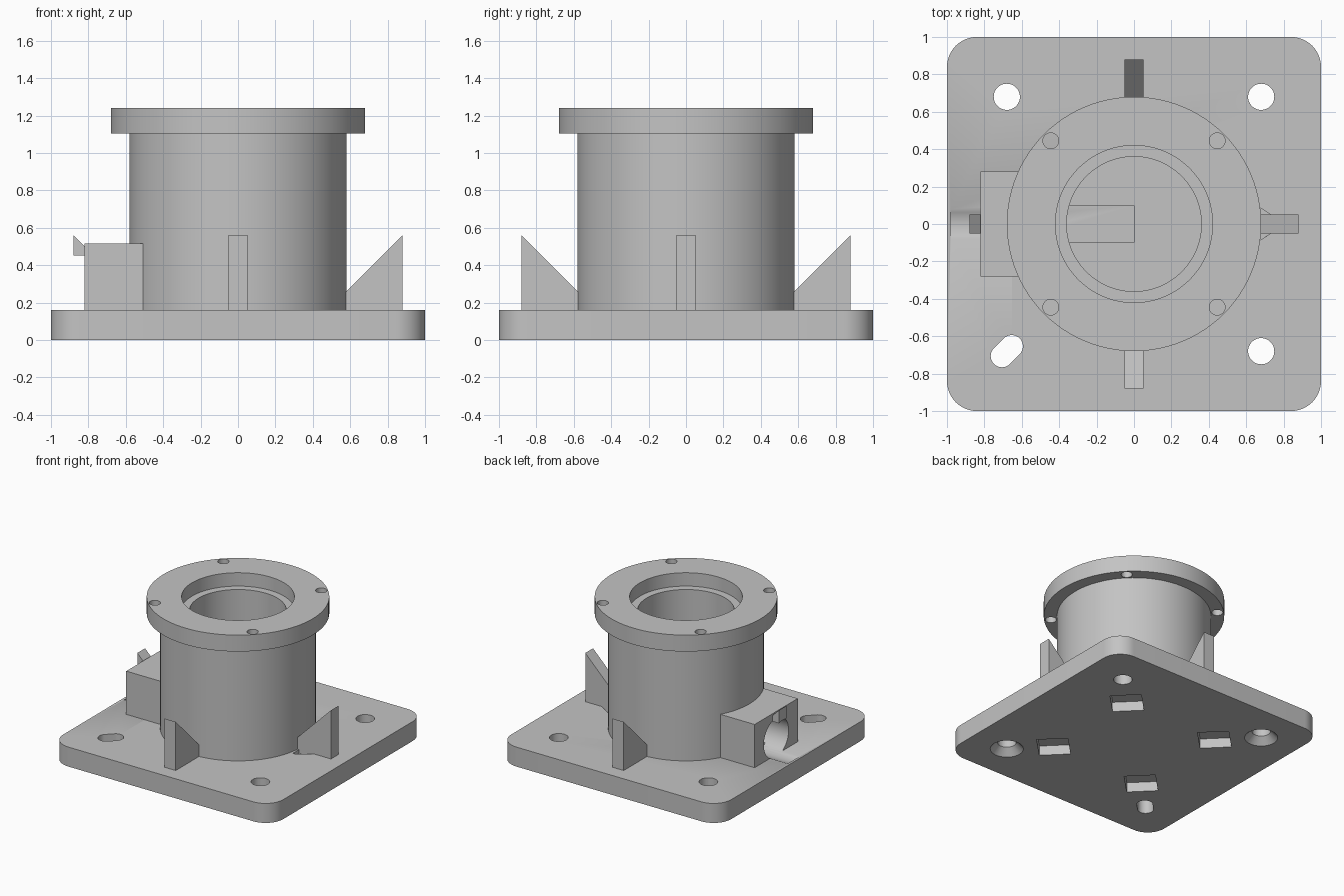
import bpy, bmesh, math
from mathutils import Matrix, Vector

cube = bpy.data.objects.get("Cube")
if cube:
    bpy.data.objects.remove(cube, do_unlink=True)

grey = bpy.data.materials.new("plain grey")
grey.use_nodes = True
COLOUR = (0.55, 0.55, 0.55, 1)
grey.diffuse_color = COLOUR
grey.node_tree.nodes["Principled BSDF"].inputs["Base Color"].default_value = COLOUR


def finish(name, bm):
    bmesh.ops.recalc_face_normals(bm, faces=bm.faces)
    mesh = bpy.data.meshes.new(name)
    bm.to_mesh(mesh)
    bm.free()
    mesh.materials.append(grey)
    ob = bpy.data.objects.new(name, mesh)
    bpy.context.collection.objects.link(ob)
    return ob


def box(name, lo, hi, turn=0):
    """Box between two corners, turned about its own centre."""
    lo, hi = Vector(lo), Vector(hi)
    bm = bmesh.new()
    bmesh.ops.create_cube(bm, size=1)
    bmesh.ops.scale(bm, vec=hi - lo, verts=bm.verts)
    bmesh.ops.rotate(bm, matrix=Matrix.Rotation(turn, 3, "Z"), verts=bm.verts)
    bmesh.ops.translate(bm, vec=(lo + hi) / 2, verts=bm.verts)
    return finish(name, bm)


def rod(name, x, y, z0, z1, r, r_top=None, stretch=0):
    """Upright cylinder or cone; stretch pulls it into a diagonal slot."""
    bm = bmesh.new()
    bmesh.ops.create_cone(bm, cap_ends=True, segments=48, radius1=r,
                          radius2=r if r_top is None else r_top, depth=z1 - z0)
    for v in bm.verts:
        s = stretch if v.co.x + v.co.y > 0 else -stretch
        v.co += Vector((x + s, y + s, (z0 + z1) / 2))
    return finish(name, bm)


def prism(name, points, depth, axis_turn=None):
    """Extrude a flat outline along z, then optionally turn it."""
    bm = bmesh.new()
    face = bm.faces.new([bm.verts.new((a, b, 0)) for a, b in points])
    out = bmesh.ops.extrude_face_region(bm, geom=[face])
    bmesh.ops.translate(bm, vec=(0, 0, depth),
                        verts=[g for g in out["geom"] if isinstance(g, bmesh.types.BMVert)])
    if axis_turn:
        bmesh.ops.transform(bm, matrix=axis_turn, verts=bm.verts)
    return finish(name, bm)


def lathe(name, profile, steps=96):
    bm = bmesh.new()
    verts = [bm.verts.new((r, 0, z)) for r, z in profile]
    edges = [bm.edges.new(p) for p in zip(verts, verts[1:])]
    bmesh.ops.spin(bm, geom=verts + edges, cent=(0, 0, 0), axis=(0, 0, 1),
                   angle=math.tau, steps=steps)
    bmesh.ops.remove_doubles(bm, verts=bm.verts, dist=0.0001)
    return finish(name, bm)


def cut(target, cutters):
    bpy.context.view_layer.objects.active = target
    for c in cutters:
        mod = target.modifiers.new("cut", "BOOLEAN")
        mod.operation, mod.solver, mod.object = "DIFFERENCE", "EXACT", c
        bpy.ops.object.modifier_apply(modifier=mod.name)


corners = [(x, y) for x in (-1, 1) for y in (-1, 1)]
top = 0.16

# Base plate with rounded corners
R = 0.16
outline = []
for k, (sx, sy) in enumerate([(1, 1), (-1, 1), (-1, -1), (1, -1)]):
    for i in range(13):
        a = (k + i / 12) * math.pi / 2
        outline.append((sx * (1 - R) + R * math.cos(a), sy * (1 - R) + R * math.sin(a)))
plate = prism("base_plate", outline, top)

# Flanged housing with stepped bore and closed floor
housing = lathe("housing", [
    (0, 0.12), (0.58, 0.12), (0.58, 1.105), (0.68, 1.105), (0.68, 1.24),
    (0.42, 1.24), (0.42, 1.13), (0.36, 1.13), (0.36, 0.175), (0, 0.175)])

# Cable box on the side
cable_box = box("cable_box", (-0.82, -0.28, 0.13), (-0.4, 0.28, 0.515))
bore_cut = rod("bore_cutter", 0, 0, 0, 2, 0.5)
cut(cable_box, [bore_cut])

# Four ribs that rise outward
ribs = []
for k, side in enumerate(("left", "back", "right", "front")):
    m = (Matrix.Rotation(k * math.pi / 2, 4, "Z") @ Matrix.Translation((0, 0.05, 0))
         @ Matrix.Rotation(math.pi / 2, 4, "X"))
    ribs.append(prism(side + "_rib", [(0.55, 0.13), (0.88, 0.13), (0.88, 0.56),
                                      (0.55, 0.23)], 0.1, m))

# Mounting holes, one of them a slot, two of them countersunk below
plate_cutters = []
for x, y in corners:
    slot = x < 0 and y < 0
    px, py = 0.68 * x, 0.68 * y
    plate_cutters.append(rod("hole_cutter", px, py, -0.1, 0.3,
                             0.06 if slot else 0.07, stretch=0.026 if slot else 0))
    if x != y:
        plate_cutters.append(rod("sink_cutter", px, py, -0.01, 0.06, 0.135, 0.065))
    # Nut pockets under the plate
    c = 0.43
    plate_cutters.append(box("pocket_cutter", (c * x - 0.118, c * y - 0.118, -0.1),
                             (c * x + 0.118, c * y + 0.118, 0.08), math.pi / 4))

# Small drain recess beside the left rib
drain = prism("drain_cutter", [(0.59, -0.14), (0.81, 0), (0.59, 0.14)], 0.1,
              Matrix.Translation((0, 0, 0.13)))

# Round cable port, and the flat channel into the bore
port = rod("port_cutter", 0, 0, 0.6, 0.98, 0.161)
port.data.transform(Matrix.Translation((0, 0, 0.3)) @ Matrix.Rotation(-math.pi / 2, 4, "Y"))
channel = box("channel_cutter", (-0.65, -0.1, 0.145), (0, 0.1, 0.4))

# Flange screw holes
screws = [rod("screw_cutter", 0.445 * x, 0.445 * y, 1.0, 1.4, 0.042) for x, y in corners]

cut(plate, plate_cutters + [drain, port, channel])
cut(housing, screws + [port, channel])
cut(cable_box, [port, channel])
cut(ribs[2], [port, channel, box("box_cutter", (-0.82, -0.2, 0), (-0.3, 0.2, 1))])

for ob in list(bpy.data.objects):
    if "_cutter" in ob.name:
        bpy.data.objects.remove(ob, do_unlink=True)

# Smooth round walls, keep hard edges
bpy.ops.object.select_all(action="DESELECT")
for ob in [plate, housing, cable_box] + ribs:
    ob.select_set(True)
bpy.context.view_layer.objects.active = plate
bpy.ops.object.shade_smooth_by_angle(angle=math.radians(30))
